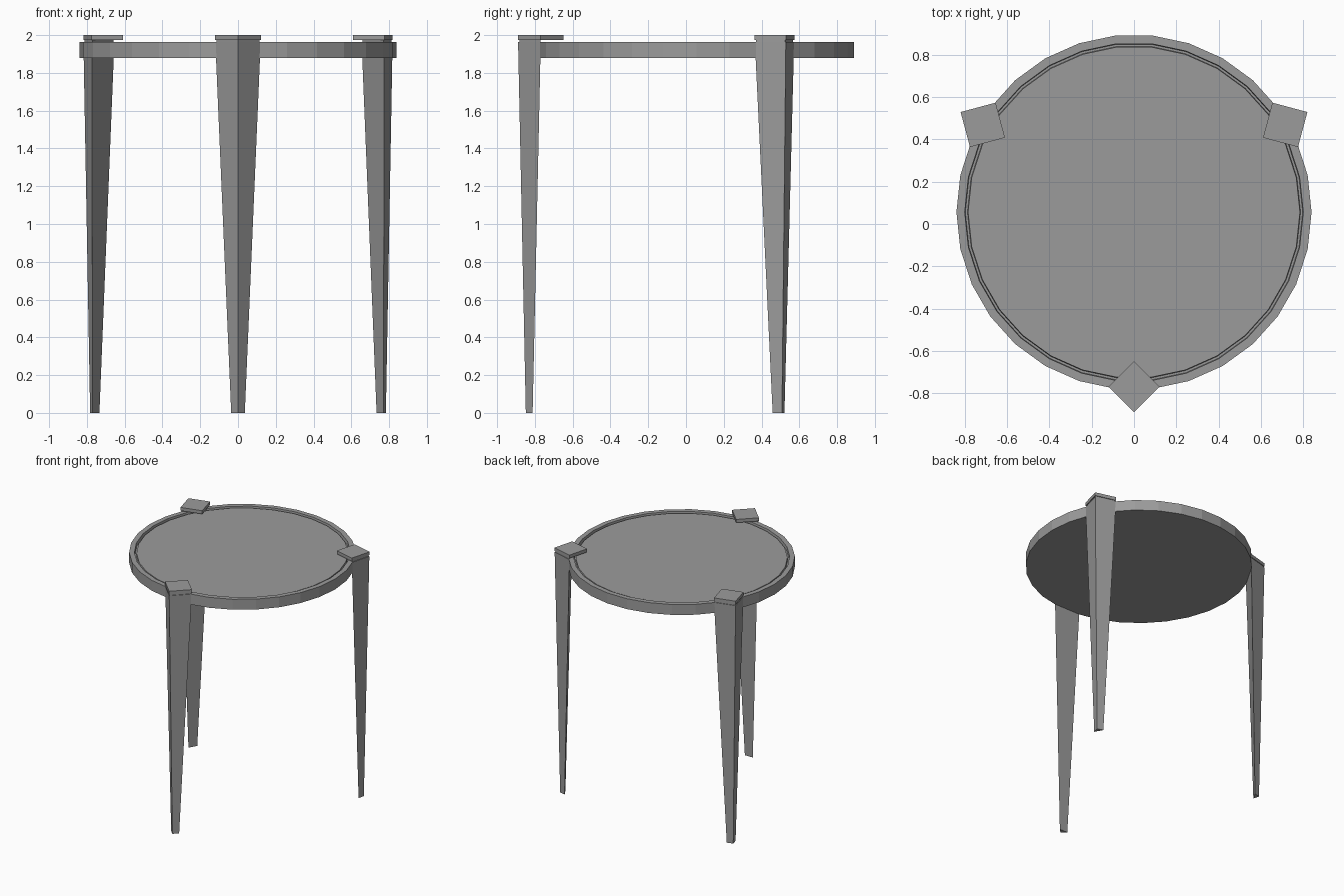
import bpy, bmesh
from math import sin, cos, pi, radians

if "Cube" in bpy.data.objects:
    bpy.data.objects.remove(bpy.data.objects["Cube"], do_unlink=True)

CENTRE_Y = 0.056      # centre of the round top
SIDES = 30

grey = bpy.data.materials.new("mid grey")
grey.use_nodes = True
colour = (0.33, 0.33, 0.33, 1)
grey.diffuse_color = colour
grey.node_tree.nodes["Principled BSDF"].inputs["Base Color"].default_value = colour


def loft(name, rings, angle=0):
    """Join matching rings of points into a closed, flat-shaded solid."""
    bm = bmesh.new()
    loops = [[bm.verts.new(p) for p in ring] for ring in rings]
    n = len(loops[0])
    for low, high in zip(loops, loops[1:]):
        for i in range(n):
            j = (i + 1) % n
            bm.faces.new((low[i], low[j], high[j], high[i]))
    bm.faces.new(loops[0][::-1])
    bm.faces.new(loops[-1])
    bmesh.ops.recalc_face_normals(bm, faces=bm.faces)
    mesh = bpy.data.meshes.new(name)
    bm.to_mesh(mesh)
    bm.free()
    mesh.materials.append(grey)
    obj = bpy.data.objects.new(name, mesh)
    obj.location.y = CENTRE_Y
    obj.rotation_euler.z = angle
    bpy.context.collection.objects.link(obj)
    return obj


def circle(r, z):
    return [(r * cos(2 * pi * i / SIDES), r * sin(2 * pi * i / SIDES), z)
            for i in range(SIDES)]


def wedge(r, half, z):
    """Triangle pointing outward along -y."""
    return [(-half, -r, z), (0, -r - half, z), (half, -r, z)]


def diamond(r, half, z):
    return wedge(r, half, z) + [(0, half - r, z)]


# Round top with a raised rim, a narrow groove and the inner panel
profile = [(0.839, 1.878), (0.839, 1.963), (0.80, 1.963),
           (0.797, 1.935), (0.787, 1.935), (0.784, 1.955)]
loft("table_top", [circle(r, z) for r, z in profile])

# Three tapered wedge legs, each with a thin neck and a square cap
for label, degrees in (("front", 0), ("back_left", 120), ("back_right", 240)):
    turn = radians(degrees)
    loft(label + "_leg", [wedge(0.868, 0.036, 0), wedge(0.825, 0.12, 1.963)], turn)
    loft(label + "_neck", [wedge(0.825, 0.113, 1.96), wedge(0.825, 0.113, 1.974)], turn)
    loft(label + "_cap", [diamond(0.825, 0.121, 1.973), diamond(0.825, 0.121, 2.0)], turn)
